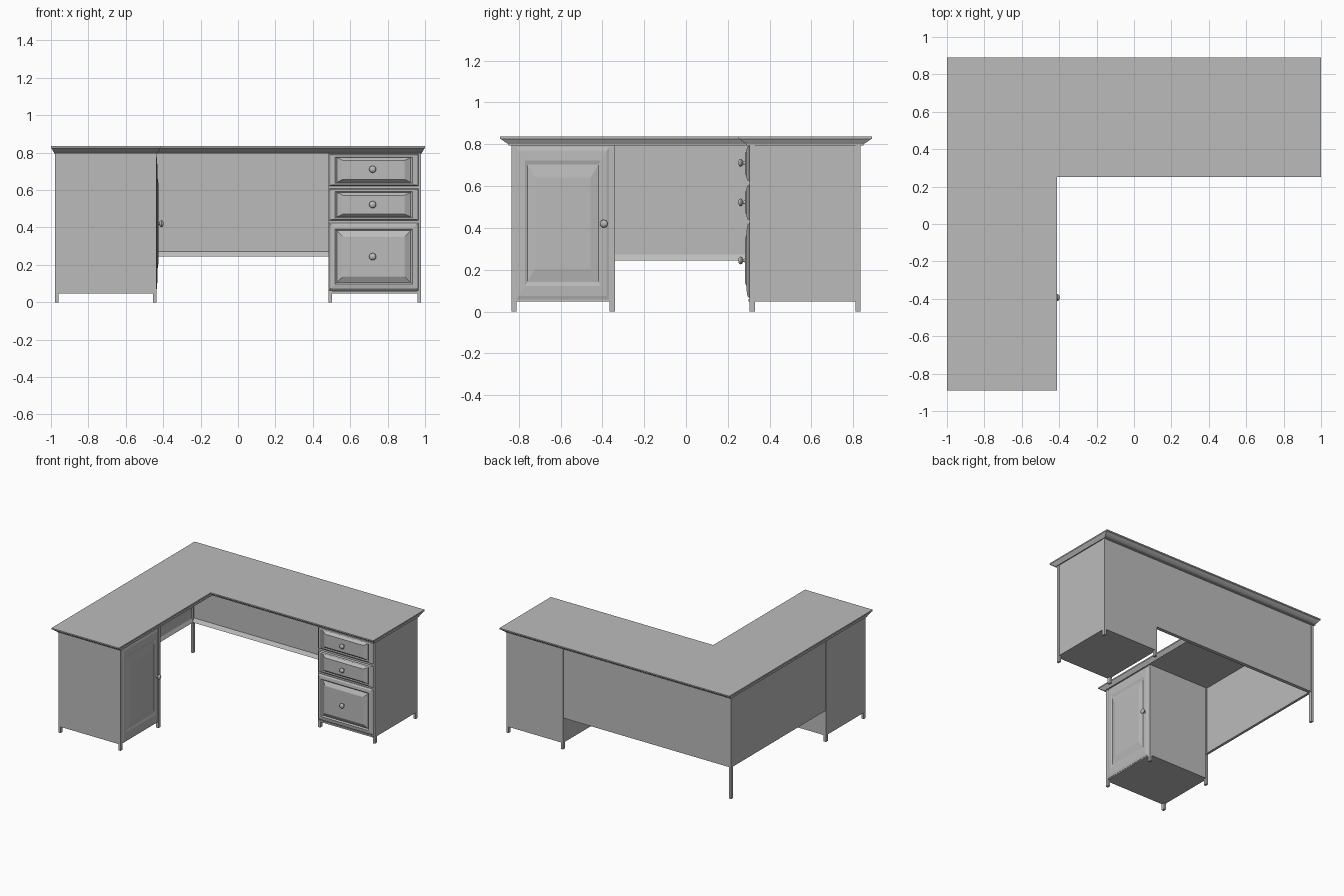
import bpy, bmesh, math
from mathutils import Vector, Matrix

old = bpy.data.objects.get("Cube")
if old:
    bpy.data.objects.remove(old, do_unlink=True)

grey = bpy.data.materials.new("plain_grey")
grey.use_nodes = True
GREY = (0.5, 0.5, 0.5, 1)
grey.diffuse_color = GREY
grey.node_tree.nodes["Principled BSDF"].inputs["Base Color"].default_value = GREY


def finish(name, bm, smooth=False):
    bmesh.ops.recalc_face_normals(bm, faces=bm.faces)
    mesh = bpy.data.meshes.new(name)
    bm.to_mesh(mesh)
    bm.free()
    mesh.materials.append(grey)
    obj = bpy.data.objects.new(name, mesh)
    bpy.context.collection.objects.link(obj)
    if smooth:
        bpy.ops.object.select_all(action='DESELECT')
        obj.select_set(True)
        bpy.context.view_layer.objects.active = obj
        bpy.ops.object.shade_smooth_by_angle(angle=math.radians(40))
    return obj


def loft(name, rings):
    """Closed solid through stacked rings of points."""
    bm = bmesh.new()
    loops = [[bm.verts.new(p) for p in ring] for ring in rings]
    n = len(loops[0])
    for a, b in zip(loops, loops[1:]):
        for i in range(n):
            j = (i + 1) % n
            bm.faces.new((a[i], a[j], b[j], b[i]))
    bm.faces.new(loops[0])
    bm.faces.new(loops[-1])
    return finish(name, bm)


def box(name, x0, x1, y0, y1, z0, z1):
    outline = [(x0, y0), (x1, y0), (x1, y1), (x0, y1)]
    return loft(name, [[(x, y, z) for x, y in outline] for z in (z0, z1)])


TOP, UNDER, FLOOR, PANEL = 0.836, 0.795, 0.048, 0.245
XL, XR, YF, YB = -0.978, 0.978, -0.835, 0.835
POST = 0.025

# L-shaped worktop: flat slab, thin lip and sloping moulding below
corners = [(-1, -.89, 1, 1), (-.412, -.89, -1, 1), (-.412, .25, -1, 1),
           (1, .25, -1, 1), (1, .89, -1, -1), (-1, .89, 1, -1)]
steps = [(0, 0, TOP), (0, 0, 0.826), (.003, .01, 0.822),
         (.009, .022, 0.812), (.016, .04, 0.801), (.016, .04, UNDER)]
loft("worktop", [[(x + sx * dx, y + sy * dy, z) for x, y, sx, sy in corners]
                 for dx, dy, z in steps])


# Pedestals: body slightly inset between full-height corner posts
def pedestal(name, x0, x1, y0, y1):
    e = 0.003
    box(name + "_body", x0 + e, x1 - e, y0 + e, y1 - e, FLOOR, UNDER)
    for i, x in enumerate((x0, x1 - POST * 0.75)):
        for j, y in enumerate((y0, y1 - POST)):
            box(f"{name}_post_{('right', 'left')[i]}_{('front', 'back')[j]}",
                x, x + POST * 0.75, y, y + POST, 0, UNDER)


pedestal("door_pedestal", XL, -0.437, YF, -0.34)
pedestal("drawer_pedestal", 0.484, XR, 0.304, YB)
box("corner_post", XL, XL + POST * 0.75, YB - POST, YB, 0, UNDER)

# Privacy panels with a sloping rail along the bottom inside edge
rail = [(0, PANEL), (0.028, PANEL), (0.008, 0.272), (0.008, UNDER), (0, UNDER)]
loft("back_panel", [[(x, YB - 0.003 - d, z) for d, z in rail]
                    for x in (XL + 0.01, 0.49)])
loft("side_panel", [[(XL + 0.003 + d * 0.7, y, z) for d, z in rail]
                    for y in (-0.345, YB - 0.01)])


# Raised-panel fronts: u runs across, out points away from the pedestal
def panel_front(name, origin, u, out, width, z0, z1, depth, kx):
    origin, u, out = Vector(origin), Vector(u), Vector(out)
    height = z1 - z0
    profile = [(0, -.1), (0, .15), (.025, .5), (.09, .65), (.115, .3),
               (.195, .95), (.205, 1)]
    rings = []
    for f, d in profile:
        w, h = width * (0.5 - f * kx), height * (0.5 - f)
        mid = origin + out * d * depth
        rings.append([mid + u * a * w + Vector((0, 0, (z0 + z1) / 2 + b * h))
                      for a, b in ((-1, -1), (1, -1), (1, 1), (-1, 1))])
    loft(name, rings)


# Round knob turned from a profile
def knob(name, base, out, length):
    profile = [(0, 0), (.009, 0), (.007, .35), (.015, .45), (.019, .65),
               (.016, .85), (.009, .97), (0, 1)]
    bm = bmesh.new()
    verts = [bm.verts.new((r, 0, t * length)) for r, t in profile]
    edges = [bm.edges.new(pair) for pair in zip(verts, verts[1:])]
    bmesh.ops.spin(bm, geom=verts + edges, cent=(0, 0, 0), axis=(0, 0, 1),
                   angle=math.tau, steps=16)
    bmesh.ops.remove_doubles(bm, verts=bm.verts, dist=1e-5)
    turn = Vector((0, 0, 1)).rotation_difference(Vector(out)).to_matrix().to_4x4()
    bm.transform(Matrix.Translation(base) @ turn)
    finish(name, bm, smooth=True)


# Door on the inner side of the right pedestal
panel_front("door", (-0.44, -0.589, 0), (0, 1, 0), (1, 0, 0),
            0.442, 0.057, 0.787, 0.014, 1.0)
knob("door_knob", (-0.432, -0.393, 0.42), (1, 0, 0), 0.034)

# Three drawers
for label, z0, z1, kz in (("top", .622, .793, .711), ("middle", .437, .607, .522),
                          ("bottom", .064, .424, .244)):
    panel_front(label + "_drawer", (0.726, 0.306, 0), (1, 0, 0), (0, -1, 0),
                0.478, z0, z1, 0.024, 0.76)
    knob(label + "_drawer_knob", (0.72, 0.284, kz), (0, -1, 0), 0.034)
box("drawer_base_rail", 0.487, 0.965, 0.298, 0.32, FLOOR, 0.06)
